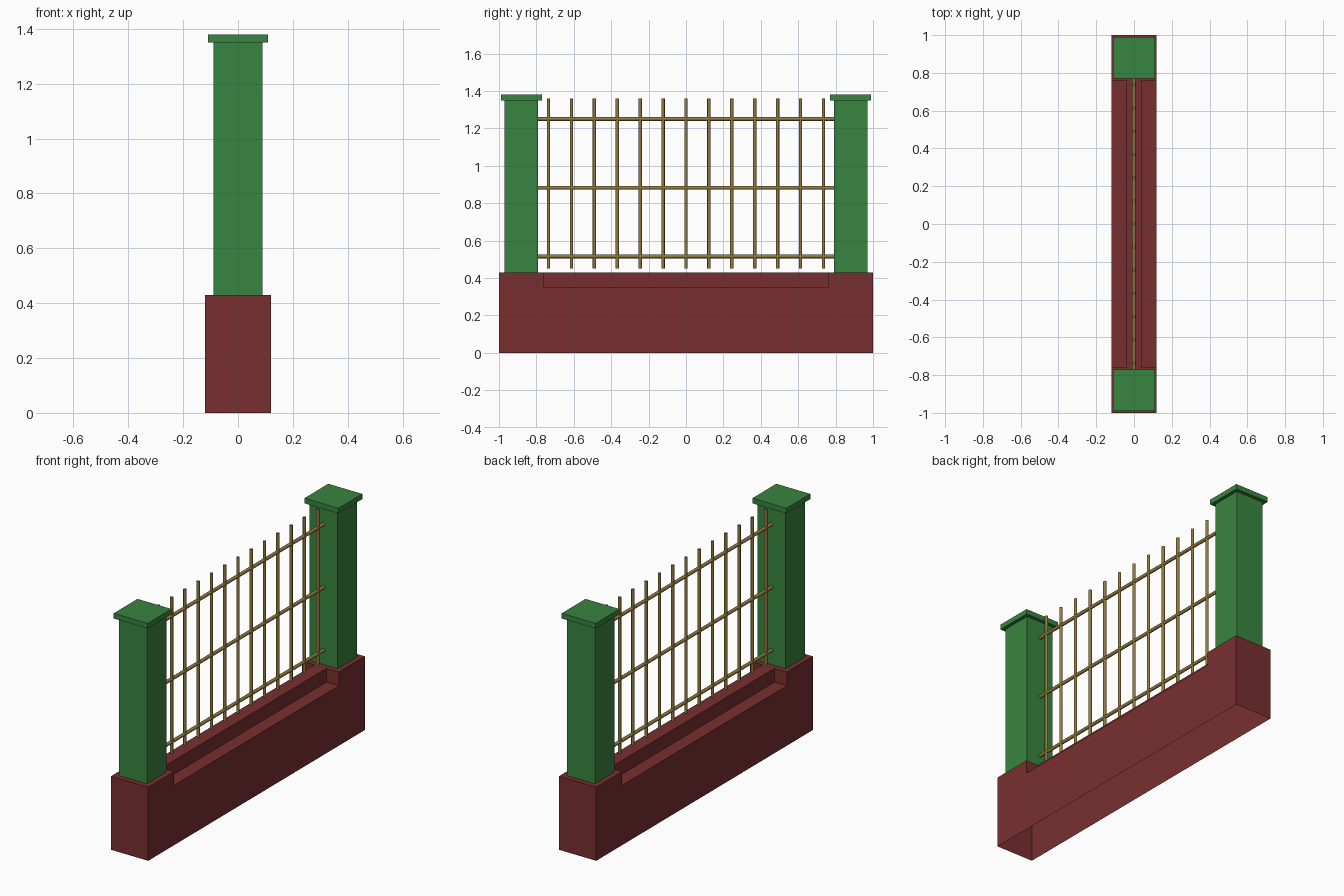
import bpy, bmesh
from mathutils import Matrix, Vector

if "Cube" in bpy.data.objects:
    bpy.data.objects.remove(bpy.data.objects["Cube"])


def material(name, rgb):
    m = bpy.data.materials.new(name)
    m.diffuse_color = (*rgb, 1)
    m.use_nodes = True
    m.node_tree.nodes["Principled BSDF"].inputs["Base Color"].default_value = m.diffuse_color
    return m


RED = material("brick_red", (0.19, 0.028, 0.029))
GREEN = material("pillar_green", (0.039, 0.235, 0.050))
BRASS = material("brass", (0.29, 0.20, 0.05))


def finish(name, bm, mat):
    me = bpy.data.meshes.new(name)
    bm.to_mesh(me)
    bm.free()
    me.materials.append(mat)
    ob = bpy.data.objects.new(name, me)
    bpy.context.collection.objects.link(ob)
    return ob


def box(name, lo, hi, mat):
    lo, hi = Vector(lo), Vector(hi)
    bm = bmesh.new()
    bmesh.ops.create_cube(bm, size=1, matrix=Matrix.Translation((lo + hi) / 2)
                          @ Matrix.Diagonal((*(hi - lo), 1)))
    return finish(name, bm, mat)


def rod(name, a, b, radius, mat):
    a, b = Vector(a), Vector(b)
    d = b - a
    bm = bmesh.new()
    bmesh.ops.create_cone(bm, cap_ends=True, segments=12, radius1=radius, radius2=radius,
                          depth=d.length, matrix=Matrix.Translation((a + b) / 2)
                          @ d.to_track_quat('Z', 'Y').to_matrix().to_4x4())
    for f in bm.faces:
        f.smooth = len(f.verts) == 4
    for e in bm.edges:
        e.smooth = all(len(f.verts) == 4 for f in e.link_faces)
    return finish(name, bm, mat)


# Plinth wall with a long step cut along both sides
base = box("base_wall", (-0.12, -1, 0), (0.12, 1, 0.43), RED)
for s in (-1, 1):
    cutter = box("step_cutter", (min(s * 0.04, s * 0.2), -0.76, 0.35),
                 (max(s * 0.04, s * 0.2), 0.76, 0.6), RED)
    cutter.hide_render = True
    mod = base.modifiers.new("step", 'BOOLEAN')
    mod.operation, mod.solver, mod.object = 'DIFFERENCE', 'EXACT', cutter
    bpy.context.view_layer.objects.active = base
    bpy.ops.object.modifier_apply(modifier=mod.name)
    bpy.data.objects.remove(cutter)

# The plinth is open underneath
bm = bmesh.new()
bm.from_mesh(base.data)
bmesh.ops.delete(bm, geom=[f for f in bm.faces if f.calc_center_median().z < 0.001],
                 context='FACES')
bm.to_mesh(base.data)
bm.free()

# Pillars with flat caps
for side, y in (("front", -0.88), ("back", 0.88)):
    box(side + "_pillar", (-0.09, y - 0.09, 0.43), (0.09, y + 0.09, 1.35), GREEN)
    box(side + "_cap", (-0.11, y - 0.11, 1.35), (0.11, y + 0.11, 1.38), GREEN)

# Upright bars
for i in range(13):
    y = (i - 6) * 0.1225
    rod("upright_bar", (0, y, 0.45), (0, y, 1.36), 0.009, BRASS)

# Horizontal rails
for z in (0.515, 0.882, 1.25):
    rod("rail", (0, -0.79, z), (0, 0.79, z), 0.01, BRASS)
